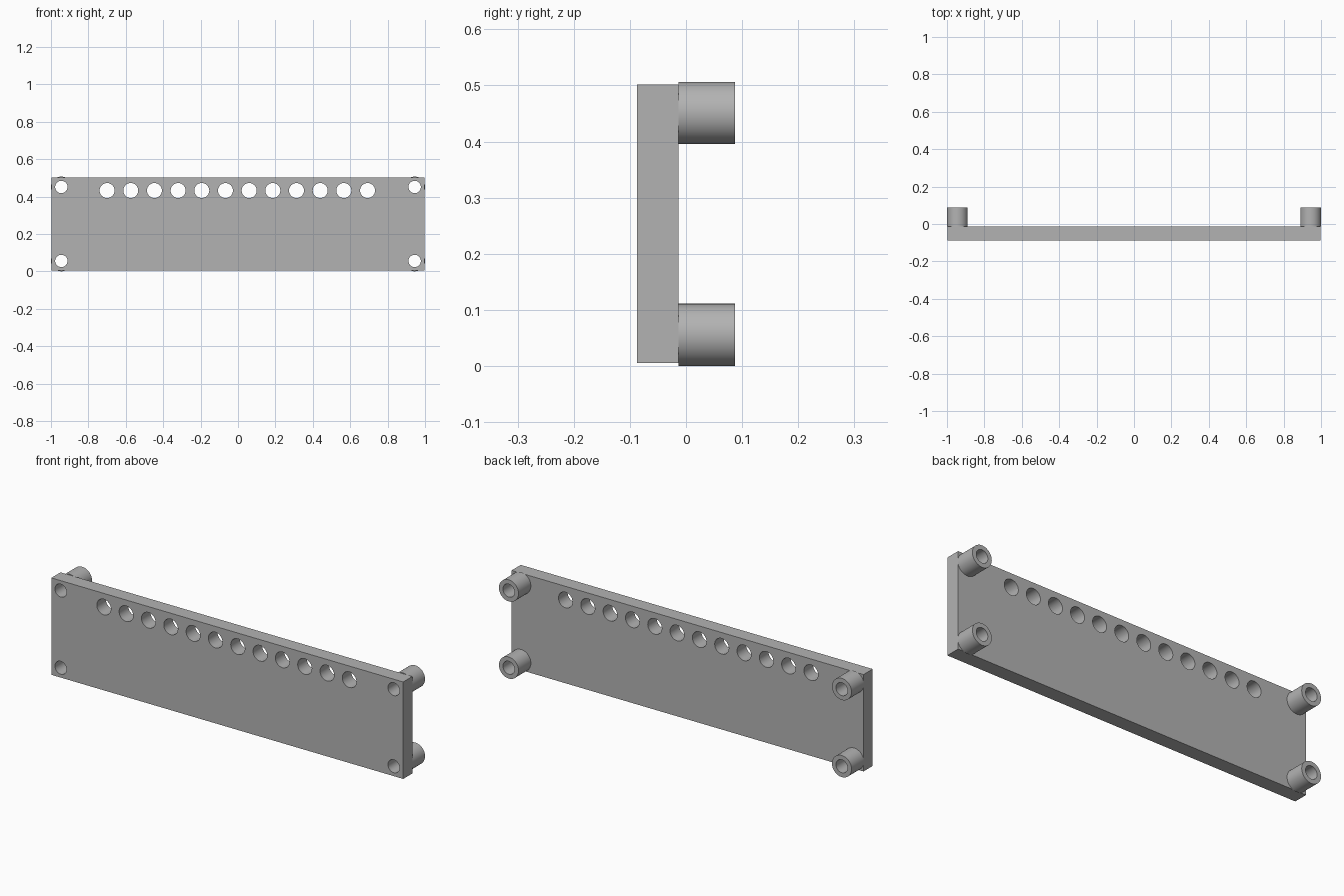
import bpy
import math

cube = bpy.data.objects.get("Cube")
if cube:
    bpy.data.objects.remove(cube, do_unlink=True)

# Single plain grey
grey = bpy.data.materials.new("plain grey")
grey.use_nodes = True
colour = (0.45, 0.45, 0.45, 1)
grey.diffuse_color = colour
grey.node_tree.nodes["Principled BSDF"].inputs["Base Color"].default_value = colour

FRONT, SEAM, BACK = -0.087, -0.013, 0.087
POST_X, POST_R, BORE_R = 0.9445, 0.0555, 0.033
POST_Z = (0.0555, 0.451)
ROW_Z, ROW_R, ROW_COUNT, ROW_START, ROW_STEP = 0.432, 0.04, 12, -0.70, 0.1266


def cylinder(name, x, z, radius, y0, y1):
    bpy.ops.mesh.primitive_cylinder_add(
        vertices=48, radius=radius, depth=y1 - y0,
        location=(x, (y0 + y1) / 2, z), rotation=(math.pi / 2, 0, 0))
    obj = bpy.context.object
    obj.name = name
    obj.data.materials.append(grey)
    return obj


def cut(target, cutters):
    bpy.context.view_layer.objects.active = target
    for cutter in cutters:
        cutter.hide_render = True
        mod = target.modifiers.new("hole", "BOOLEAN")
        mod.operation = "DIFFERENCE"
        mod.solver = "EXACT"
        mod.object = cutter
        bpy.ops.object.modifier_apply(modifier=mod.name)
        bpy.data.objects.remove(cutter, do_unlink=True)
    bpy.ops.object.select_all(action="DESELECT")
    target.select_set(True)
    bpy.ops.object.shade_smooth_by_angle(angle=math.radians(30))


# Flat panel
bpy.ops.mesh.primitive_cube_add(size=1, location=(0, (FRONT + SEAM) / 2, 0.2535))
panel = bpy.context.object
panel.name = "panel"
panel.scale = (1.996, SEAM - FRONT, 0.497)
bpy.ops.object.transform_apply(location=False, rotation=False, scale=True)
panel.data.materials.append(grey)

corners = [(side, x, level, z)
           for side, x in (("right", -POST_X), ("left", POST_X))
           for level, z in zip(("lower", "upper"), POST_Z)]

# Row of holes and corner screw holes through the panel
holes = [cylinder("hole_cutter", ROW_START + i * ROW_STEP, ROW_Z, ROW_R, -0.2, 0.2)
         for i in range(ROW_COUNT)]
holes += [cylinder("screw_cutter", x, z, BORE_R, -0.2, 0.2) for _, x, _, z in corners]
cut(panel, holes)

# Hollow standoffs on the back
for side, x, level, z in corners:
    post = cylinder(f"{level}_{side}_standoff", x, z, POST_R, SEAM, BACK)
    cut(post, [cylinder("bore_cutter", x, z, BORE_R, -0.2, 0.2)])
